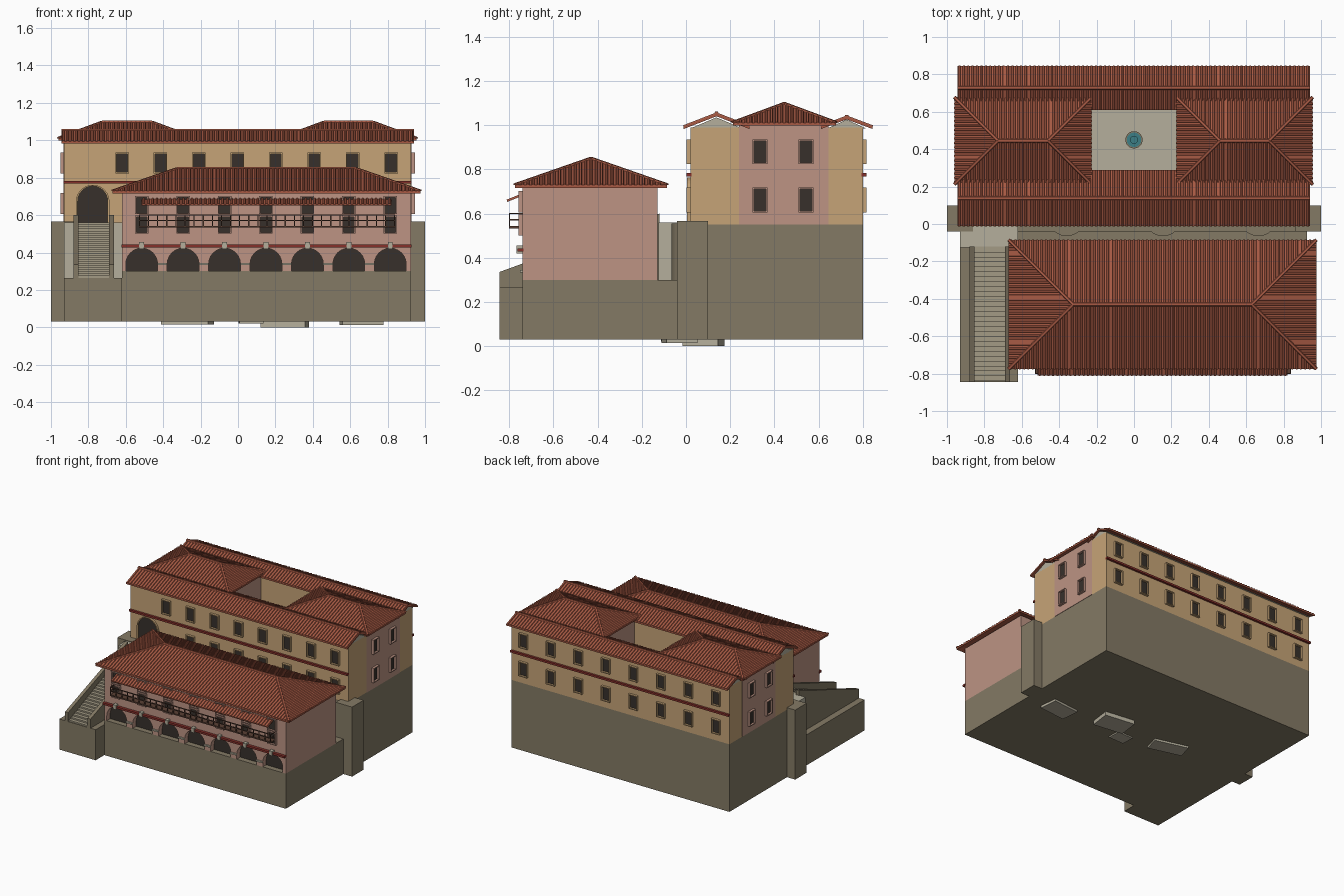
import bpy, bmesh, math, random
from mathutils import Vector as V, Matrix

if "Cube" in bpy.data.objects:
    bpy.data.objects.remove(bpy.data.objects["Cube"])

random.seed(3)
COL = dict(roof="A85A44", tan="C6A477", pink="BD9484", stone="847A65", pale="B5AF9C", dark="37302B",
           red="86302A", step="A49B85", teal="3C7F86", wood="5A4034")
MATS = {}

def mat(key):
    if key not in MATS:
        m = bpy.data.materials.new(key)
        c = [int(COL[key][i:i + 2], 16) / 255 for i in (0, 2, 4)]
        m.diffuse_color = [((v + .055) / 1.055) ** 2.4 for v in c] + [1]
        m.use_nodes = True
        m.node_tree.nodes["Principled BSDF"].inputs["Base Color"].default_value = m.diffuse_color
        MATS[key] = m
    return MATS[key]

def finish(bm, name, col):
    bmesh.ops.recalc_face_normals(bm, faces=bm.faces)
    me = bpy.data.meshes.new(name)
    bm.to_mesh(me)
    bm.free()
    me.materials.append(mat(col))
    ob = bpy.data.objects.new(name, me)
    bpy.context.collection.objects.link(ob)
    return ob

def prism(bm, pts, vec):
    a = [bm.verts.new(p) for p in pts]
    b = [bm.verts.new(V(p) + V(vec)) for p in pts]
    bm.faces.new(a)
    bm.faces.new(b[::-1])
    n = len(a)
    for i in range(n):
        bm.faces.new((a[i], a[(i + 1) % n], b[(i + 1) % n], b[i]))

def box(bm, x0, x1, y0, y1, z0, z1):
    prism(bm, [(x0, y0, z0), (x1, y0, z0), (x1, y1, z0), (x0, y1, z0)], (0, 0, z1 - z0))

def boxes(name, col, *dims):
    bm = bmesh.new()
    for d in dims:
        box(bm, *d)
    return finish(bm, name, col)

def cyl(name, col, x, y, z0, z1, r, n=24, r2=None):
    bm = bmesh.new()
    bmesh.ops.create_cone(bm, cap_ends=True, segments=n, radius1=r, radius2=r if r2 is None else r2,
                          depth=z1 - z0, matrix=Matrix.Translation((x, y, (z0 + z1) / 2)))
    return finish(bm, name, col)

def arch(cx, r, z0, spring, n=12):
    pts = [(cx - r, z0)]
    pts += [(cx - r * math.cos(math.pi * i / n), spring + r * math.sin(math.pi * i / n)) for i in range(n + 1)]
    return pts + [(cx + r, z0)]

# ---- stone base, retaining wall, buttresses ----
boxes("lower_base", "stone", (-.62, .925, -.74, 0, .03, .30))
boxes("upper_base", "stone", (-.93, .925, 0, .8, .03, .55))
boxes("retaining_wall", "stone", (-.62, .86, -.04, 0, .03, .55))
boxes("corner_buttresses", "stone", (-1, -.86, -.04, .10, .03, .565), (.86, 1, -.04, .10, .03, .565))
for i, x in enumerate((-.36, .155, .665)):
    cyl(f"round_buttress_{i}", "stone", x, .035, .28, .555, .1)
bm = bmesh.new()
for x, y, w, d, z in ((-.27, .05, .26, .12, .015), (.07, -.06, .13, .1, .02), (.25, .08, .24, .16, 0), (.66, -.03, .22, .14, .013)):
    m = Matrix.Translation((x, y, (z + .06) / 2)) @ Matrix.Rotation(random.uniform(-.5, .5), 4, 'Z')
    bmesh.ops.create_cube(bm, size=1, matrix=m @ Matrix.Diagonal((w, d, .06 - z, 1)))
finish(bm, "foundation_rocks", "pale")

# ---- staircase ----
boxes("stair_base", "stone", (-.93, -.62, -.845, 0, .03, .265))
boxes("stair_landing", "pale", (-.93, -.62, -.125, .02, .265, .56))
N = 27
dy = .715 / N
boxes("steps", "step", *[(-.86, -.69, -.84 + i * dy, -.12, .265 + i * .295 / N, .265 + (i + 1) * .295 / N) for i in range(N)])
bm = bmesh.new()
for x in (-.88, -.69):
    prism(bm, [(x, -.845, .265), (x, -.845, .335), (x, -.12, .6), (x, -.12, .265)], (.026, 0, 0))
finish(bm, "stair_parapets", "stone")

# ---- lower building with open arcade ----
AX = [-.515 + .2215 * i for i in range(7)]
boxes("lower_house", "pink", (-.62, .925, -.69, -.13, .30, .725))
bm = bmesh.new()
outline = [(-.62, .30)]
for x in AX:
    outline += arch(x, .085, .30, .338)
outline += [(.925, .30), (.925, .725), (-.62, .725)]
prism(bm, [(x, -.74, z) for x, z in outline], (0, .05, 0))
finish(bm, "arcade_wall", "pink")
boxes("arcade_shadow", "dark", (-.605, .91, -.698, -.692, .30, .425))
boxes("lower_string_course", "red", (-.622, .927, -.762, -.735, .427, .442))
boxes("keystones", "pale", *[(x - .013, x + .013, -.768, -.735, .42, .455) for x in AX])
boxes("imposts", "pale", *[(x - .026, x + .026, -.752, -.735, .333, .344) for x in [a + .1107 for a in AX[:-1]]])

# ---- balcony ----
boxes("balcony_floor", "wood", (-.53, .84, -.80, -.74, .533, .543))
rail = [(-.53, .84, -.802, -.796, z, z + .006) for z in (.568, .597)]
rail += [(x, x + .006, -.802, -.796, .543, .6) for x in [-.53 + i * 1.364 / 28 for i in range(29)]]
rail += [(x, x + .006, -.8, -.74, z, z + .006) for x in (-.53, .834) for z in (.568, .597)]
boxes("balcony_railing", "wood", *rail)

# ---- upper building ----
boxes("front_wing", "tan", (-.93, .925, .02, .26, .55, .99))
boxes("back_wing", "tan", (-.93, .925, .645, .8, .55, .99))
boxes("side_wings", "pink", (-.932, -.255, .24, .646, .55, 1.0), (.255, .928, .24, .646, .55, 1.0))
boxes("upper_string_courses", "red", (-.932, .927, .003, .025, .768, .783), (-.932, .927, .795, .817, .768, .783))
bm = bmesh.new()
prism(bm, [(-.93, .02, .985), (-.93, .255, .985), (-.93, .1375, 1.035)], (1.855, 0, 0))
prism(bm, [(-.93, .64, .985), (-.93, .815, .985), (-.93, .7275, 1.025)], (1.855, 0, 0))
finish(bm, "gable_fill", "pale")
# arched doorway
bm = bmesh.new()
ring = arch(-.777, .09, .56, .672) + arch(-.777, .08, .56, .675)[::-1]
prism(bm, [(x, .005, z) for x, z in ring], (0, .02, 0))
finish(bm, "door_surround", "tan")
bm = bmesh.new()
prism(bm, [(x, .014, z) for x, z in arch(-.777, .082, .56, .674)], (0, .01, 0))
finish(bm, "door_opening", "dark")
# courtyard and fountain
boxes("courtyard_floor", "pale", (-.27, .27, .25, .65, .54, .556))
cyl("fountain_basin", "stone", 0, .45, .556, .585, .046)
cyl("fountain_water", "teal", 0, .45, .58, .588, .039)
cyl("fountain_column", "step", 0, .45, .58, .63, .008, 8)
cyl("fountain_bowl", "teal", 0, .45, .615, .632, .008, 12, .022)

# ---- windows: raised frame with dark pane ----
frames = {"tan": bmesh.new(), "pink": bmesh.new()}
panes = bmesh.new()

def window(u, z0, z1, face, at, col, w=.029):
    def put(bm, u0, u1, a, b, d):
        s = -1 if face == "front" or face == "left" else 1
        lo, hi = sorted((at - s * .005, at + s * d))
        box(bm, *((u0, u1, lo, hi) if face in ("front", "back") else (lo, hi, u0, u1)), a, b)
    t = .007
    for a in ((u - w - t, u - w, z0 - t, z1 + t), (u + w, u + w + t, z0 - t, z1 + t),
              (u - w, u + w, z0 - t, z0), (u - w, u + w, z1, z1 + t)):
        put(frames[col], *a, .018)
    put(panes, u - w, u + w, z0, z1, .003)

for x in AX:
    for z in (.508, .612):
        window(x, z, z + .082, "front", -.74, "pink")
for z in (.612, .83):
    for i in range(8):
        if i or z > .7:
            window(-.62 + .2055 * i, z, z + .098, "front", .02, "tan")
        window(-.82 + .2343 * i, z, z + .098, "back", .8, "tan")
    for y in (.335, .543):
        window(y, z, z + .098, "right", .928, "pink", .027)
        window(y, z, z + .098, "left", -.932, "pink", .027)
for c, b in frames.items():
    finish(b, f"window_frames_{c}", c)
finish(panes, "window_panes", "dark")

# ---- tiled roofs ----
def rib(bm, a, b, r):
    d = (b - a).normalized()
    s = d.cross(V((0, 0, 1))).normalized()
    n = s.cross(d)
    prism(bm, [a - s * r, a - s * r * .6 + n * r * .8, a + s * r * .6 + n * r * .8, a + s * r], b - a)

def slope(bm, e0, e1, up, inset=0, thick=.012, pitch=.0235):
    e0, e1, up = V(e0), V(e1), V(up)
    d = (e1 - e0).normalized()
    L = (e1 - e0).length
    pts = [e0, e1, e1 + up - d * inset]
    if L - 2 * inset > 1e-4:
        pts.append(e0 + up + d * inset)
    prism(bm, pts, (0, 0, -thick))
    n = round(L / pitch)
    for i in range(n):
        t = (i + .5) * L / n
        f = min(1, t / inset, (L - t) / inset) if inset else 1
        rib(bm, e0 + d * t, e0 + d * t + up * f, .0065)

def hip_roof(name, x0, x1, y0, y1, z, ridge, inset):
    bm = bmesh.new()
    h, k = (y1 - y0) / 2, ridge - z
    slope(bm, (x0, y0, z), (x1, y0, z), (0, h, k), inset)
    slope(bm, (x1, y1, z), (x0, y1, z), (0, -h, k), inset)
    slope(bm, (x1, y0, z), (x1, y1, z), (-inset, 0, k), h)
    slope(bm, (x0, y1, z), (x0, y0, z), (inset, 0, k), h)
    p, q = V((x0 + inset, y0 + h, ridge)), V((x1 - inset, y0 + h, ridge))
    rib(bm, p, q, .011)
    for y in (y0, y1):
        rib(bm, V((x0, y, z)), p, .01)
        rib(bm, V((x1, y, z)), q, .01)
    finish(bm, name, "roof")

def gable_roof(name, x0, x1, y0, y1, z, ridge):
    bm = bmesh.new()
    h, k = (y1 - y0) / 2, ridge - z
    slope(bm, (x0, y0, z), (x1, y0, z), (0, h, k))
    slope(bm, (x1, y1, z), (x0, y1, z), (0, -h, k))
    rib(bm, V((x0, y0 + h, ridge)), V((x1, y0 + h, ridge)), .011)
    finish(bm, name, "roof")

hip_roof("lower_house_roof", -.67, .975, -.775, -.085, .728, .848, .345)
hip_roof("left_wing_roof", -.96, -.227, .212, .678, 1.01, 1.096, .233)
hip_roof("right_wing_roof", .227, .955, .212, .678, 1.01, 1.096, .233)
gable_roof("front_wing_roof", -.945, .94, -.012, .288, .994, 1.052)
gable_roof("back_wing_roof", -.945, .94, .61, .845, .994, 1.038)
bm = bmesh.new()
slope(bm, (-.515, -.81, .658), (.82, -.81, .658), (0, .075, .03), thick=.006)
finish(bm, "balcony_awning", "roof")
